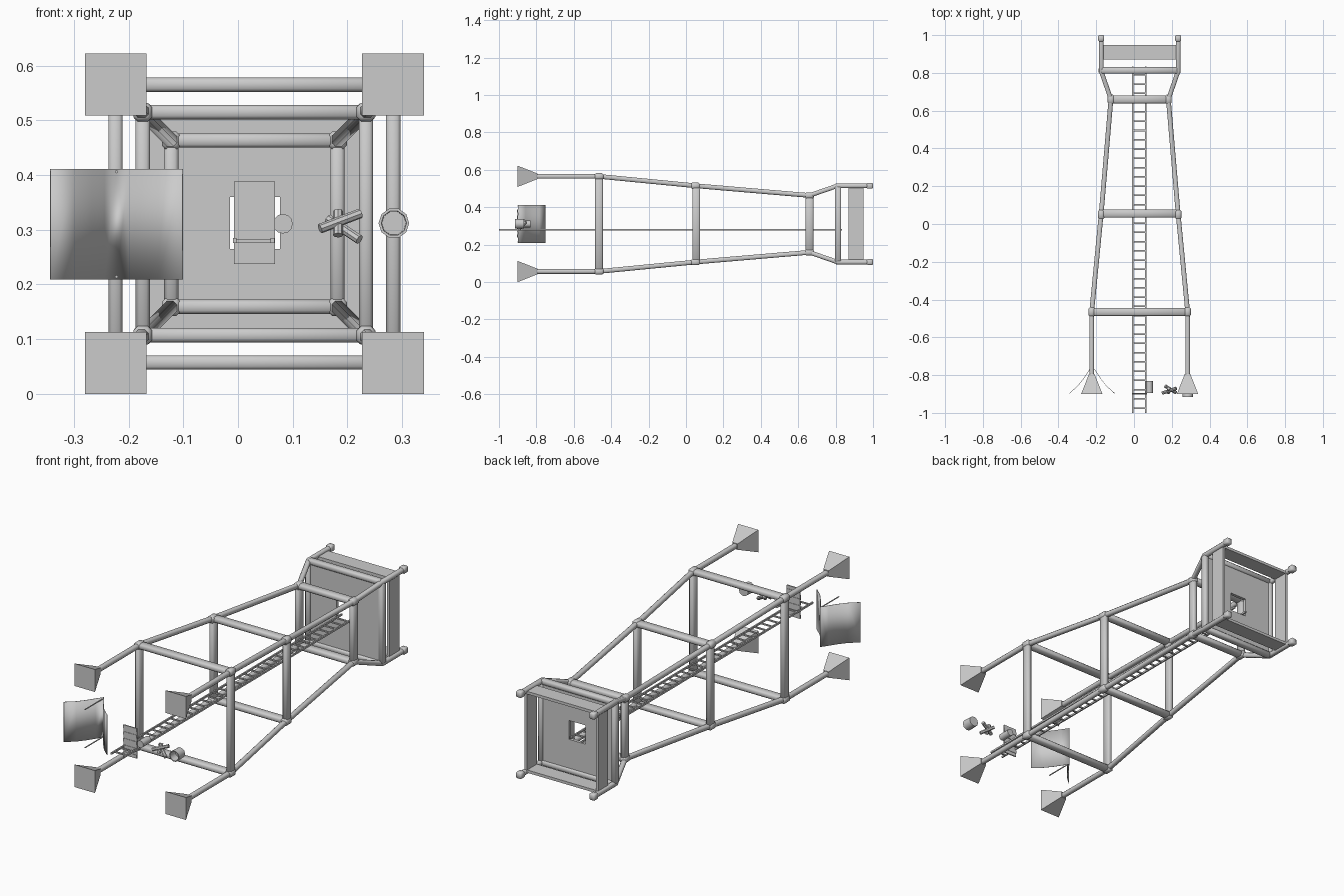
import bpy, bmesh, math
from mathutils import Vector, Matrix

if "Cube" in bpy.data.objects:
    bpy.data.objects.remove(bpy.data.objects["Cube"])

CX, CZ = 0.03, 0.311   # tower axis (the tower lies along y)


def finish(name, bm, angle=40):
    bmesh.ops.recalc_face_normals(bm, faces=bm.faces)
    me = bpy.data.meshes.new(name)
    bm.to_mesh(me)
    bm.free()
    ob = bpy.data.objects.new(name, me)
    bpy.context.collection.objects.link(ob)
    bpy.ops.object.select_all(action='DESELECT')
    ob.select_set(True)
    bpy.context.view_layer.objects.active = ob
    bpy.ops.object.shade_smooth_by_angle(angle=math.radians(angle))
    return ob


def add_box(bm, c, s, bevel=0.0):
    m = Matrix.Translation(c) @ Matrix.Diagonal((s[0], s[1], s[2], 1))
    vs = bmesh.ops.create_cube(bm, size=1, matrix=m)['verts']
    if bevel:
        es = list({e for v in vs for e in v.link_edges})
        bmesh.ops.bevel(bm, geom=es, offset=bevel, segments=1, affect='EDGES')


def add_rod(bm, a, b, r1, r2=None, n=8, spin=0.0, caps=True):
    a, b = Vector(a), Vector(b)
    d = b - a
    m = (Matrix.Translation((a + b) / 2) @ d.to_track_quat('Z', 'Y').to_matrix().to_4x4()
         @ Matrix.Rotation(spin, 4, 'Z'))
    bmesh.ops.create_cone(bm, cap_ends=caps, segments=n, radius1=r1,
                          radius2=r1 if r2 is None else r2, depth=d.length, matrix=m)


def square_rings(bm, cx, cz, rings):
    # loft of square sections (y, half size)
    loops = []
    for y, h in rings:
        loops.append([bm.verts.new((cx + i * h, y, cz + k * h))
                      for i, k in ((-1, -1), (1, -1), (1, 1), (-1, 1))])
    for p, q in zip(loops, loops[1:]):
        for i in range(4):
            bm.faces.new((p[i], p[(i + 1) % 4], q[(i + 1) % 4], q[i]))
    bm.faces.new(loops[0])
    bm.faces.new(loops[-1])


# Corner legs: (y, offset from axis) path, square section
PATH = [(-0.80, 0.254), (-0.465, 0.254), (0.05, 0.204), (0.66, 0.152), (0.81, 0.204), (0.985, 0.204)]
CORNERS = [(-1, -1), (1, -1), (1, 1), (-1, 1)]
H = 0.0125
for n, (sx, sz) in enumerate(CORNERS):
    bm = bmesh.new()
    loops = []
    for y, o in PATH:
        loops.append([bm.verts.new((CX + sx * o + i * H, y, CZ + sz * o + k * H)) for i, k in
                      ((-1, -.5), (-.5, -1), (.5, -1), (1, -.5), (1, .5), (.5, 1), (-.5, 1), (-1, .5))])
    for p, q in zip(loops, loops[1:]):
        for i in range(8):
            bm.faces.new((p[i], p[(i + 1) % 8], q[(i + 1) % 8], q[i]))
    bm.faces.new(loops[0])
    bm.faces.new(loops[-1])
    finish(f"leg_{n}", bm, 60)

    # Flared footing
    bm = bmesh.new()
    square_rings(bm, CX + sx * 0.2535, CZ + sz * 0.2545, [(-0.90, 0.0565), (-0.795, 0.015)])
    finish(f"footing_{n}", bm, 60)

    # Joint blocks and post cap
    bm = bmesh.new()
    for y, o in PATH[1:4]:
        add_box(bm, (CX + sx * o, y, CZ + sz * o), (0.034, 0.05, 0.034), 0.008)
    add_box(bm, (CX + sx * 0.204, 0.983, CZ + sz * 0.204), (0.032, 0.034, 0.032), 0.005)
    finish(f"joints_{n}", bm, 60)

# Cross beams on all four sides
for n, (y, o) in enumerate([(-0.465, 0.254), (0.055, 0.204), (0.66, 0.152), (0.813, 0.204)]):
    bm = bmesh.new()
    for s in (-1, 1):
        t = 0.034 if n == 3 else 0.042
        add_box(bm, (CX, y, CZ + s * o), (2 * o, t, 0.026), 0.006)
        add_box(bm, (CX + s * o, y, CZ), (0.026, t, 2 * o), 0.006)
    finish(f"cross_beams_{n}", bm, 60)

# Railing boards
bm = bmesh.new()
for s in (-1, 1):
    add_box(bm, (CX, 0.909, CZ + s * 0.198), (0.39, 0.078, 0.014))
    add_box(bm, (CX + s * 0.198, 0.909, CZ), (0.014, 0.078, 0.39))
finish("railing_boards", bm)

# Platform floor with hatch hole
bm = bmesh.new()
x0, x1, z0, z1 = -0.015, 0.077, 0.265, 0.36
a, b, c, d = CX - 0.2, CX + 0.2, CZ - 0.2, CZ + 0.2
out = [(a, c), (b, c), (b, d), (a, d)]
inn = [(x0, z0), (x1, z0), (x1, z1), (x0, z1)]
R = [[bm.verts.new((x, y, z)) for x, z in ring]
     for ring, y in ((out, 0.806), (inn, 0.806), (inn, 0.822), (out, 0.822))]
for k in range(4):
    p, q = R[k], R[(k + 1) % 4]
    for i in range(4):
        bm.faces.new((p[i], p[(i + 1) % 4], q[(i + 1) % 4], q[i]))
finish("platform_floor", bm)

# Ladder
bm = bmesh.new()
for x in (-0.006, 0.063):
    add_box(bm, (x, -0.083, 0.28), (0.007, 1.834, 0.009))
for i in range(37):
    add_box(bm, (0.0285, -0.975 + i * 0.049, 0.28), (0.066, 0.008, 0.006))
finish("ladder", bm)

# Slatted mat at the ladder foot
bm = bmesh.new()
for i in range(9):
    add_box(bm, (0.03, -0.9 + (i % 2) * 0.002, 0.2455 + i * 0.0168), (0.075, 0.006, 0.0168))
finish("slatted_mat", bm)

# Tent: curved sheet with two poles
half = [(0.0, -0.752), (0.022, -0.785), (0.045, -0.82), (0.077, -0.86), (0.12, -0.898)]
prof = [(-x, y) for x, y in reversed(half)] + half[1:]
bm = bmesh.new()
lo = [bm.verts.new((-0.222 + x, y, 0.209)) for x, y in prof]
hi = [bm.verts.new((-0.222 + x, y, 0.411)) for x, y in prof]
for i in range(len(prof) - 1):
    bm.faces.new((lo[i], lo[i + 1], hi[i + 1], hi[i]))
tent = finish("tent_sheet", bm, 30)
mod = tent.modifiers.new("thickness", 'SOLIDIFY')
mod.thickness = 0.002
bm = bmesh.new()
for z in (0.214, 0.406):
    add_rod(bm, (-0.222, -0.9, z), (-0.222, -0.757, z), 0.003, n=6)
finish("tent_poles", bm)

# Stump beside the ladder
bm = bmesh.new()
add_rod(bm, (0.082, -0.896, 0.311), (0.082, -0.832, 0.311), 0.018, n=12)
finish("stump", bm)

# Log pile
bm = bmesh.new()
for p, q in [((0.150, -0.895, 0.302), (0.224, -0.870, 0.330)),
             ((0.165, -0.858, 0.320), (0.222, -0.893, 0.282)),
             ((0.183, -0.893, 0.290), (0.183, -0.870, 0.334))]:
    add_rod(bm, p, q, 0.009, n=8)
finish("campfire_logs", bm)

# Bucket, open towards the front
bm = bmesh.new()
prof = [(0.0, -0.865), (0.026, -0.865), (0.028, -0.915), (0.023, -0.915), (0.022, -0.875), (0.0, -0.875)]
vs = [bm.verts.new((0.285 + r, y, 0.312)) for r, y in prof]
es = [bm.edges.new(e) for e in zip(vs, vs[1:])]
bmesh.ops.spin(bm, geom=vs + es, cent=(0.285, 0, 0.312), axis=(0, 1, 0),
               angle=2 * math.pi, steps=10, use_duplicate=False)
bmesh.ops.remove_doubles(bm, verts=bm.verts, dist=1e-5)
finish("bucket", bm)
